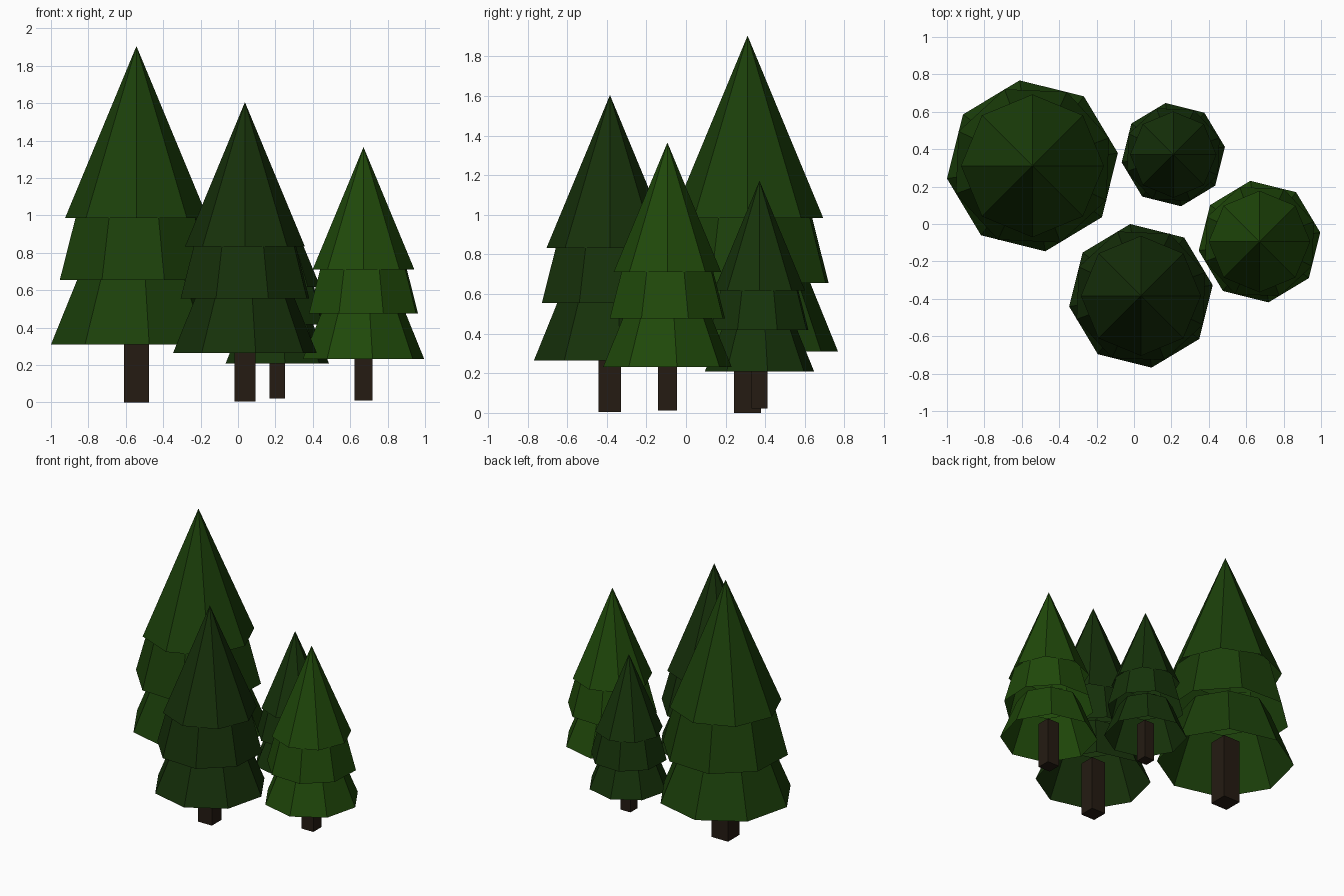
import bpy
from math import radians

if "Cube" in bpy.data.objects:
    bpy.data.objects.remove(bpy.data.objects["Cube"])


def material(name, rgb):
    mat = bpy.data.materials.new(name)
    mat.diffuse_color = (*rgb, 1)
    mat.use_nodes = True
    mat.node_tree.nodes["Principled BSDF"].inputs["Base Color"].default_value = mat.diffuse_color
    return mat


def finish(name, mat):
    obj = bpy.context.object
    obj.name = name
    obj.data.materials.append(mat)


# Tiers at full size: base z, top z, base radius, top radius, turn in degrees
TIERS = {
    "lower": (0.31, 0.70, 0.462, 0.302, 8.5),
    "middle": (0.655, 1.03, 0.436, 0.335, 20),
    "crown": (0.985, 1.905, 0.382, 0.0, 0),
}

# Trees: x, y, ground height, scale, foliage colour
TREES = {
    "tall": (-0.543, 0.311, 0.0, 1.0, (0.011, 0.05, 0.003)),
    "medium": (0.037, -0.384, 0.005, 0.84, (0.008, 0.03, 0.003)),
    "short": (0.671, -0.094, 0.011, 0.711, (0.014, 0.066, 0.003)),
    "smallest": (0.21, 0.371, 0.022, 0.604, (0.008, 0.033, 0.003)),
}

bark = material("bark", (0.018, 0.011, 0.006))

for tree, (x, y, z, s, rgb) in TREES.items():
    needles = material(tree + "_needles", rgb)

    # Square trunk reaching up inside the hollow lowest tier
    w, h = 0.135 * s, 0.472 * s
    bpy.ops.mesh.primitive_cube_add(size=1, location=(x, y, z + h / 2))
    bpy.context.object.scale = (w, w, h)
    finish(tree + "_trunk", bark)

    # Eight-sided hollow foliage tiers, each turned against the next
    for tier, (z0, z1, r0, r1, turn) in TIERS.items():
        bpy.ops.mesh.primitive_cone_add(
            vertices=8, radius1=r0 * s, radius2=r1 * s, depth=(z1 - z0) * s,
            end_fill_type='NOTHING',
            location=(x, y, z + (z0 + z1) / 2 * s),
            rotation=(0, 0, radians(turn)))
        finish(f"{tree}_{tier}_foliage", needles)
